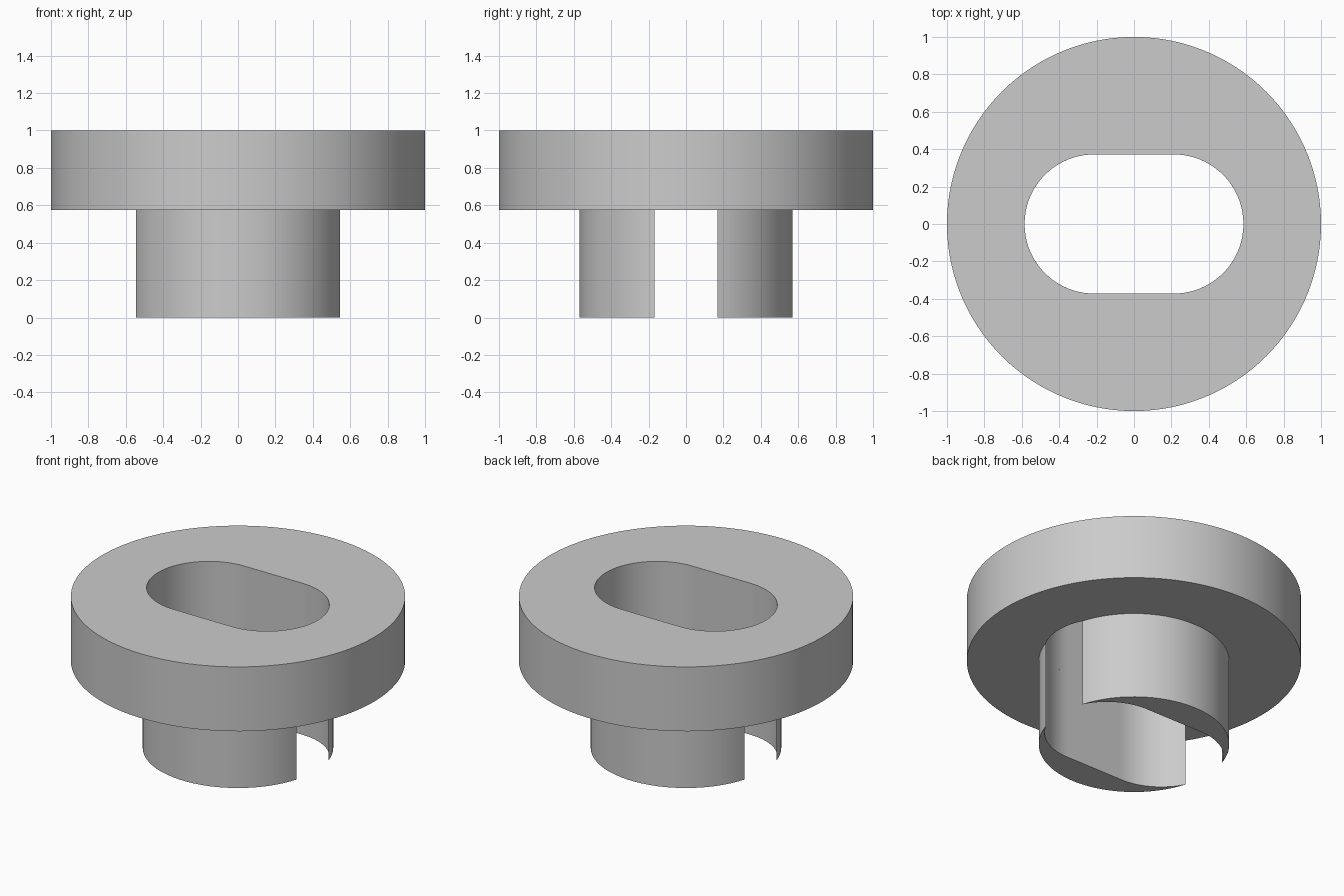
import bpy
import bmesh
from math import sin, cos, acos, sqrt, pi

SLOT_CENTRE, SLOT_R = 0.213, 0.372   # end-arc centre offset and radius
FLANGE_R, BOSS_R = 1.0, 0.57
SHOULDER, TOP = 0.575, 1.0

cube = bpy.data.objects.get("Cube")
if cube:
    bpy.data.objects.remove(cube, do_unlink=True)

grey = bpy.data.materials.new("plain grey")
grey.use_nodes = True
grey.diffuse_color = (0.6, 0.6, 0.6, 1)
grey.node_tree.nodes["Principled BSDF"].inputs["Base Color"].default_value = (0.6, 0.6, 0.6, 1)


def slot_radius(t):
    """Distance from the axis to the rounded slot wall at angle t."""
    s, c = abs(sin(t)), abs(cos(t))
    if SLOT_R * c <= SLOT_CENTRE * s:
        return SLOT_R / s
    return SLOT_CENTRE * c + sqrt(SLOT_R ** 2 - (SLOT_CENTRE * s) ** 2)


def slotted_solid(name, radius, z0, z1, start, end, steps, capped=True):
    """Sweep the section between the slot wall and a round outer wall."""
    bm = bmesh.new()
    sections = []
    for i in range(steps + 1):
        t = start + (end - start) * i / steps
        inner = min(slot_radius(t), radius)
        corners = ((inner, z0), (radius, z0), (radius, z1), (inner, z1))
        sections.append([bm.verts.new((r * cos(t), r * sin(t), z)) for r, z in corners])
    for a, b in zip(sections, sections[1:]):
        for k in range(4):
            if k == 2 and not capped:
                continue
            n = (k + 1) % 4
            bm.faces.new((a[k], b[k], b[n], a[n]))
    # Closes the full ring, or the knife edges of a leg
    bmesh.ops.remove_doubles(bm, verts=bm.verts, dist=0.0001)
    bmesh.ops.recalc_face_normals(bm, faces=bm.faces)
    mesh = bpy.data.meshes.new(name)
    bm.to_mesh(mesh)
    bm.free()
    mesh.materials.append(grey)
    obj = bpy.data.objects.new(name, mesh)
    bpy.context.collection.objects.link(obj)
    bpy.ops.object.select_all(action="DESELECT")
    obj.select_set(True)
    bpy.context.view_layer.objects.active = obj
    bpy.ops.object.shade_smooth_by_angle(angle=pi / 6)


# Wide flange with the slot through it
slotted_solid("flange", FLANGE_R, SHOULDER, TOP, 0, 2 * pi, 120)

# Two crescent legs: the slot breaks through the boss at both ends
gap = acos((BOSS_R ** 2 + SLOT_CENTRE ** 2 - SLOT_R ** 2) / (2 * BOSS_R * SLOT_CENTRE))
for name, turn in (("back_leg", 0), ("front_leg", pi)):
    slotted_solid(name, BOSS_R, 0, SHOULDER, turn + gap, turn + pi - gap, 48, capped=False)
